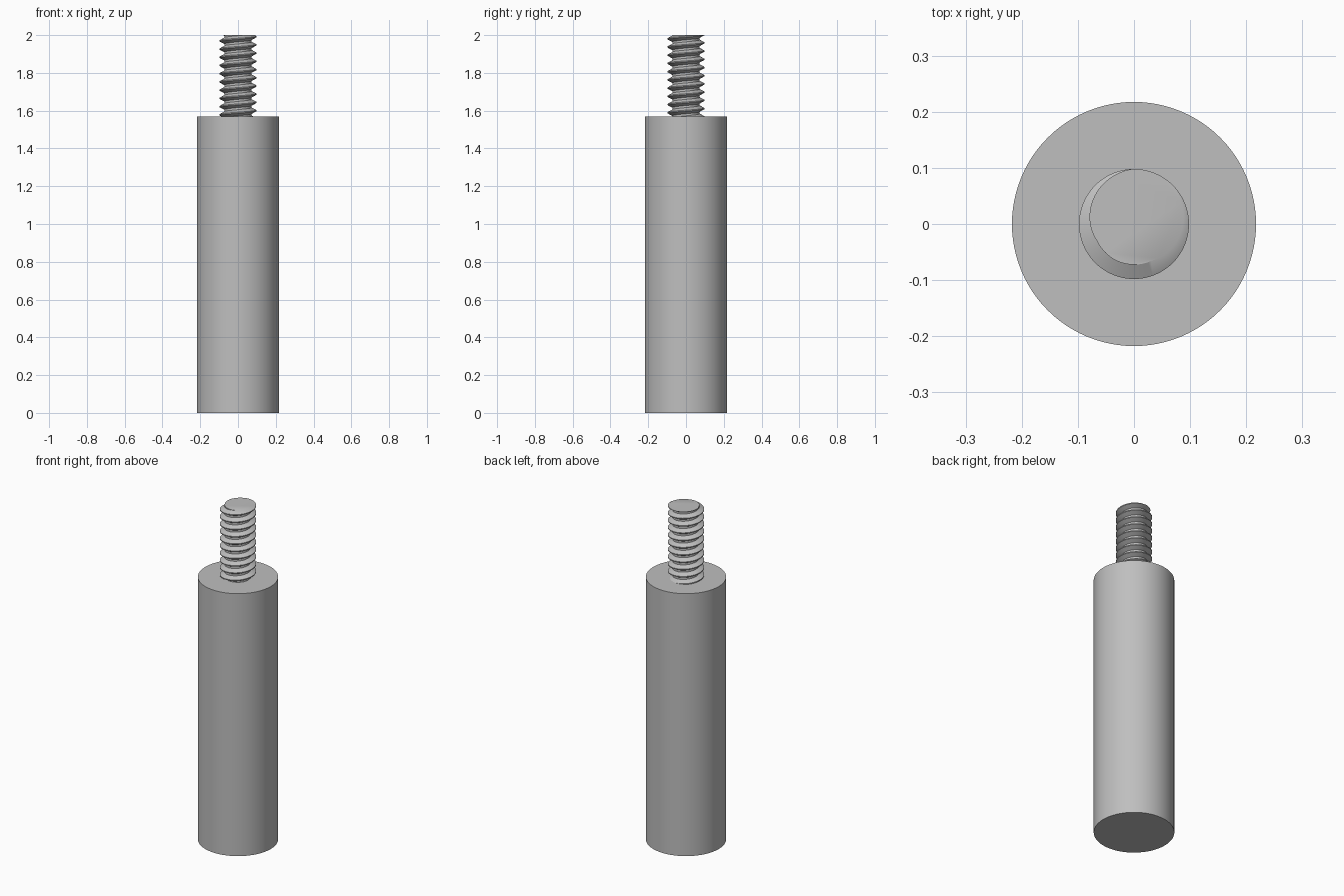
import bpy, bmesh, math

cube = bpy.data.objects.get("Cube")
if cube:
    bpy.data.objects.remove(cube, do_unlink=True)

BODY_R, BODY_H, TOP = 0.2175, 1.57, 2.0
CREST_R, ROOT_R, PITCH = 0.098, 0.0725, 0.0435
STEPS, TURNS = 72, 13
CREST_ANGLE = math.radians(70)   # where the crest meets the top face

steel = bpy.data.materials.new("grey_steel")
steel.use_nodes = True
colour = (0.52, 0.52, 0.52, 1)
steel.diffuse_color = colour
steel.node_tree.nodes["Principled BSDF"].inputs["Base Color"].default_value = colour


def smooth(obj):
    obj.data.materials.append(steel)
    bpy.ops.object.select_all(action="DESELECT")
    obj.select_set(True)
    bpy.context.view_layer.objects.active = obj
    bpy.ops.object.shade_smooth_by_angle(angle=math.radians(30))


# Plain cylindrical body
bpy.ops.mesh.primitive_cylinder_add(vertices=96, radius=BODY_R, depth=BODY_H,
                                    location=(0, 0, BODY_H / 2))
body = bpy.context.object
body.name = "body"
smooth(body)

# Threaded stud: truncated V profile swept along a right-handed helix
profile = [(-1 / 16, CREST_R), (1 / 16, CREST_R), (3 / 8, ROOT_R), (5 / 8, ROOT_R)]
bm = bmesh.new()
rows = []
for i in range(STEPS * TURNS + 1):
    turn = i / STEPS - TURNS + 1.5
    a = CREST_ANGLE + math.tau * turn
    rows.append([bm.verts.new((r * math.cos(a), r * math.sin(a), TOP + PITCH * (turn + f)))
                 for f, r in profile])

for i in range(len(rows) - 1):
    lo, hi = list(rows[i]), list(rows[i + 1])
    if i + 1 + STEPS < len(rows):      # join the root to the next turn
        lo.append(rows[i + STEPS][0])
        hi.append(rows[i + 1 + STEPS][0])
    for k in range(len(lo) - 1):
        bm.faces.new((lo[k], hi[k], hi[k + 1], lo[k + 1]))

# Trim flat at the tip and at the shoulder, then cap the tip
for z, up in ((BODY_H, -1), (TOP, 1)):
    cut = bmesh.ops.bisect_plane(bm, geom=bm.verts[:] + bm.edges[:] + bm.faces[:],
                                 dist=1e-6, plane_co=(0, 0, z), plane_no=(0, 0, up),
                                 clear_outer=True)
rim = [e for e in bm.edges if e.is_boundary and all(v.co.z > TOP - 1e-4 for v in e.verts)]
bmesh.ops.holes_fill(bm, edges=rim, sides=0)
bmesh.ops.recalc_face_normals(bm, faces=bm.faces[:])
if max(bm.faces, key=lambda f: f.calc_center_median().z).normal.z < 0:
    bmesh.ops.reverse_faces(bm, faces=bm.faces[:])

mesh = bpy.data.meshes.new("threaded_stud")
bm.to_mesh(mesh)
bm.free()
stud = bpy.data.objects.new("threaded_stud", mesh)
bpy.context.collection.objects.link(stud)
smooth(stud)
